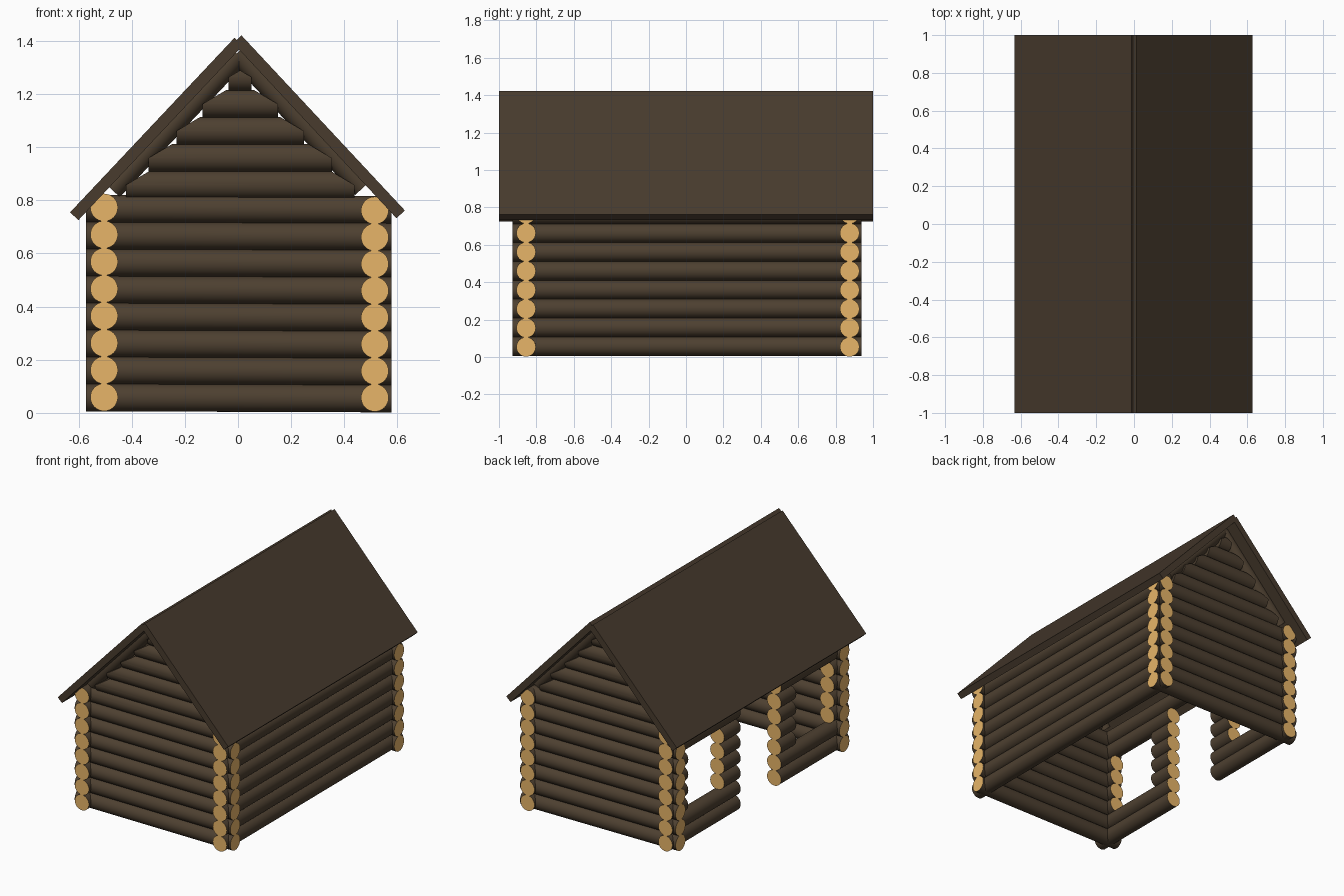
import bpy, bmesh
from mathutils import Vector, Matrix

if "Cube" in bpy.data.objects:
    bpy.data.objects.remove(bpy.data.objects["Cube"])

R, PITCH = 0.052, 0.1015
LEFT_X, RIGHT_X = -0.504, 0.515        # side wall axes
FRONT_Y, BACK_Y = -0.855, 0.875        # end wall axes


def material(name, rgb):
    m = bpy.data.materials.new(name)
    m.diffuse_color = (*rgb, 1)
    m.use_nodes = True
    m.node_tree.nodes["Principled BSDF"].inputs["Base Color"].default_value = m.diffuse_color
    return m


BARK = material("bark", (0.075, 0.051, 0.030))
CUT = material("cut_wood", (0.80, 0.46, 0.14))
ROOF = material("roof_wood", (0.065, 0.044, 0.027))


def finish(name, bm, mats, smooth=True):
    bmesh.ops.recalc_face_normals(bm, faces=bm.faces)
    me = bpy.data.meshes.new(name)
    bm.to_mesh(me)
    bm.free()
    for m in mats:
        me.materials.append(m)
    ob = bpy.data.objects.new(name, me)
    bpy.context.collection.objects.link(ob)
    if smooth:
        bpy.ops.object.select_all(action='DESELECT')
        ob.select_set(True)
        bpy.context.view_layer.objects.active = ob
        bpy.ops.object.shade_smooth_by_angle(angle=0.6)
    return ob


def log(bm, a, b, r=R, cap=1, cuts=()):
    """One log from a to b, with its ends optionally trimmed by planes."""
    a, b = Vector(a), Vector(b)
    axis = b - a
    rot = axis.to_track_quat('Z', 'Y').to_matrix().to_4x4()
    part = bmesh.new()
    bmesh.ops.create_cone(part, cap_ends=True, segments=32, radius1=r, radius2=r,
                          depth=axis.length,
                          matrix=Matrix.Translation((a + b) / 2) @ rot)
    for f in part.faces:
        f.material_index = cap if len(f.verts) > 4 else 0
    for point, normal in cuts:
        geom = part.verts[:] + part.edges[:] + part.faces[:]
        res = bmesh.ops.bisect_plane(part, geom=geom, plane_co=point,
                                     plane_no=Vector(normal).normalized(), clear_outer=True)
        edges = [e for e in res["geom_cut"] if isinstance(e, bmesh.types.BMEdge)]
        if edges:
            bmesh.ops.contextual_create(part, geom=edges)
    tmp = bpy.data.meshes.new("tmp")
    part.to_mesh(tmp)
    part.free()
    bm.from_mesh(tmp)
    bpy.data.meshes.remove(tmp)


# Roof slabs: (side, lower outer corner, upper outer corner) in x/z
SLABS = (("left", (-0.632, 0.755), (-0.013, 1.412)),
         ("right", (0.628, 0.762), (0.013, 1.421)))
THICK = 0.043
roof_cuts = []
for side, lo, hi in SLABS:
    lo, hi = Vector((lo[0], 0, lo[1])), Vector((hi[0], 0, hi[1]))
    d = (hi - lo).normalized()
    s = 1 if side == "left" else -1
    inward = Vector((d.z * s, 0, -d.x * s)) * THICK
    roof_cuts.append((lo + inward * 0.6, -inward))
    bm = bmesh.new()
    verts = [bm.verts.new(p + Vector((0, -1, 0))) for p in (lo, hi, hi + inward, lo + inward)]
    face = bm.faces.new(verts)
    ext = bmesh.ops.extrude_face_region(bm, geom=[face])
    bmesh.ops.translate(bm, vec=(0, 2, 0),
                        verts=[v for v in ext["geom"] if isinstance(v, bmesh.types.BMVert)])
    finish(f"roof_{side}", bm, [ROOF], smooth=False)

    # Sloping logs under the roof at both gables
    for end, y in (("front", FRONT_Y), ("back", BACK_Y)):
        bm = bmesh.new()
        off = inward * (1 + 0.010 / THICK)
        a = lo + off + d * 0.17
        b = lo + off
        b = b + d * (-b.x / d.x)
        log(bm, a + Vector((0, y, 0)), b + Vector((0, y, 0)), r=0.044, cap=0)
        finish(f"gable_rafter_{end}_{side}", bm, [BARK, CUT])

# End walls with the shortening gable logs above
GABLE_HALF = (0.43, 0.345, 0.24, 0.142, 0.043)
for end, y in (("front", FRONT_Y), ("back", BACK_Y)):
    bm = bmesh.new()
    for i in range(8):
        z = 0.056 + PITCH * i
        log(bm, (-0.572, y, z + 0.002), (0.578, y, z - 0.002), cuts=roof_cuts if i > 5 else ())
    finish(f"{end}_wall", bm, [BARK, CUT])
    bm = bmesh.new()
    for i, h in enumerate(GABLE_HALF):
        z, cx = 0.858 + PITCH * i, 0.008
        log(bm, (cx - h, y, z), (cx + h, y, z), r=0.053, cap=0,
            cuts=[((cx - h, y, z), (-1, 0, 1.7)), ((cx + h, y, z), (1, 0, 1.7))])
    finish(f"{end}_gable", bm, [BARK, CUT])

# Solid right wall
bm = bmesh.new()
for i in range(8):
    z = 0.057 + 0.1007 * i
    log(bm, (RIGHT_X, -0.928, z), (RIGHT_X, 0.938, z))
finish("right_wall", bm, [BARK, CUT])

# Left wall: central doorway flanked by two windows
FULL = [(-0.928, 0.938)]
SILL = [(-0.928, -0.21), (0.217, 0.938)]
PIERS = [(-0.928, -0.77), (-0.37, -0.21), (0.217, 0.39), (0.77, 0.938)]
ROWS = [SILL] * 2 + [PIERS] * 4 + [SILL, FULL]
bm = bmesh.new()
for i, row in enumerate(ROWS):
    z = 0.059 + 0.102 * i
    for y0, y1 in row:
        log(bm, (LEFT_X, y0, z), (LEFT_X, y1, z))
finish("left_wall", bm, [BARK, CUT])
